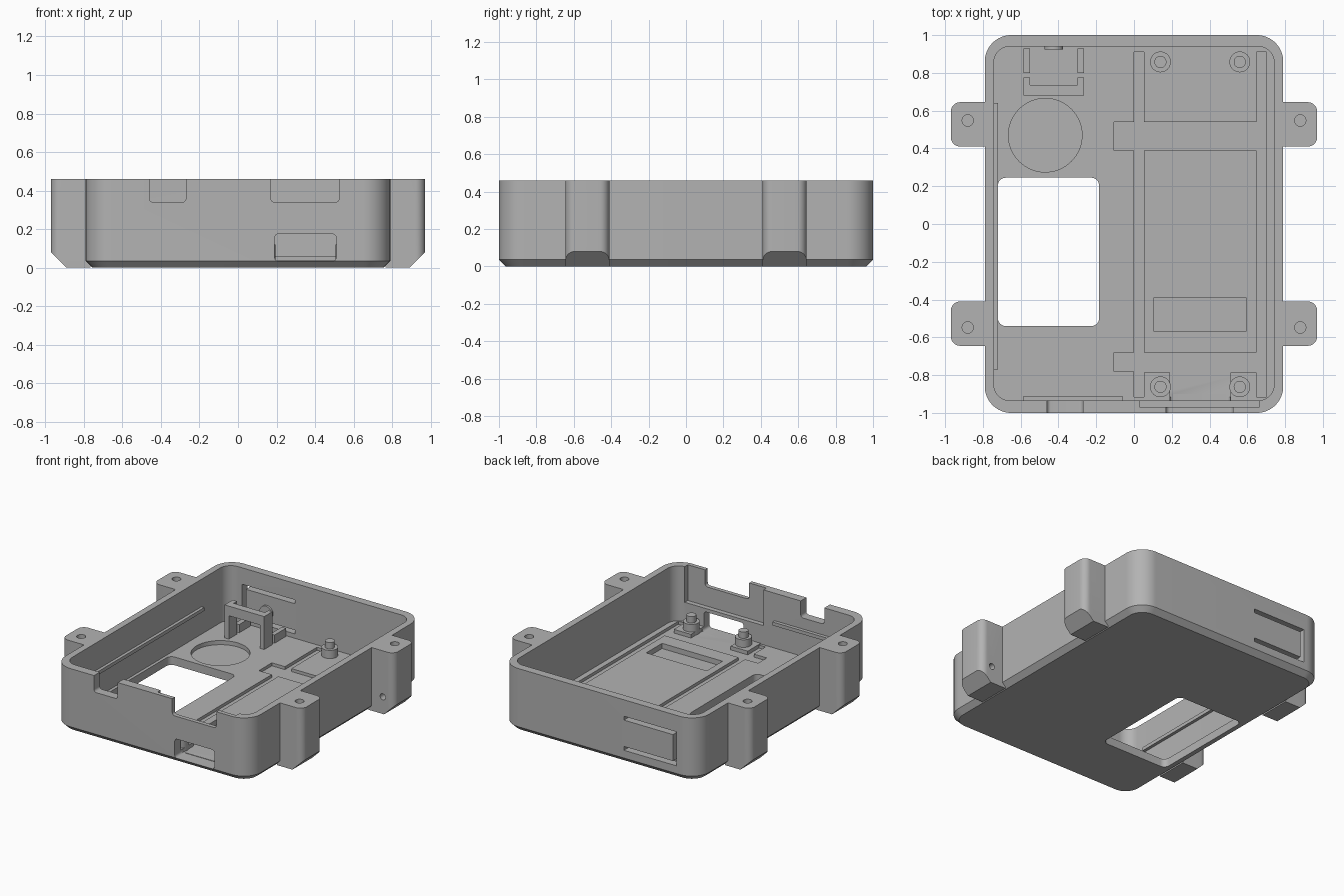
import bpy, bmesh, math
from mathutils import Vector, Matrix

if "Cube" in bpy.data.objects:
    bpy.data.objects.remove(bpy.data.objects["Cube"], do_unlink=True)

grey = bpy.data.materials.new("plain grey")
grey.use_nodes = True
GREY = (0.45, 0.45, 0.45, 1)
grey.diffuse_color = GREY
grey.node_tree.nodes["Principled BSDF"].inputs["Base Color"].default_value = GREY


def finish(name, bm):
    bmesh.ops.recalc_face_normals(bm, faces=bm.faces)
    mesh = bpy.data.meshes.new(name)
    bm.to_mesh(mesh)
    bm.free()
    mesh.materials.append(grey)
    ob = bpy.data.objects.new(name, mesh)
    bpy.context.scene.collection.objects.link(ob)
    return ob


def block(x, y, z, r=0.0, axis="Z", seg=8):
    """Box from ranges, with the edges along one axis rounded."""
    u, v, w = (x, y, z) if axis == "Z" else (x, z, y)
    points = []
    for i, (su, sv) in enumerate(((1, 1), (0, 1), (0, 0), (1, 0))):
        if r == 0:
            points.append((u[su], v[sv]))
            continue
        cu, cv = u[su] + (r, -r)[su], v[sv] + (r, -r)[sv]
        for k in range(seg + 1):
            a = math.pi / 2 * (i + k / seg)
            points.append((cu + r * math.cos(a), cv + r * math.sin(a)))
    bm = bmesh.new()
    place = (lambda p, h: (p[0], p[1], h)) if axis == "Z" else (lambda p, h: (p[0], h, p[1]))
    low = [bm.verts.new(place(p, w[0])) for p in points]
    high = [bm.verts.new(place(p, w[1])) for p in points]
    bm.faces.new(low)
    bm.faces.new(high)
    for i in range(len(points)):
        j = (i + 1) % len(points)
        bm.faces.new((low[i], low[j], high[j], high[i]))
    bmesh.ops.recalc_face_normals(bm, faces=bm.faces)
    return bm


def rod(x, y, z, r, length, axis="Z", seg=32):
    """Cylinder starting at a point and running along +z or +y."""
    bm = bmesh.new()
    turn = Matrix() if axis == "Z" else Matrix.Rotation(-math.pi / 2, 4, "X")
    mat = Matrix.Translation((x, y, z)) @ turn @ Matrix.Translation((0, 0, length / 2))
    bmesh.ops.create_cone(bm, cap_ends=True, segments=seg, radius1=r, radius2=r,
                          depth=length, matrix=mat)
    return bm


def slice_off(bm, point, normal):
    """Remove everything on the normal side of a plane and cap the cut."""
    cut = bmesh.ops.bisect_plane(bm, geom=bm.verts[:] + bm.edges[:] + bm.faces[:],
                                 plane_co=point, plane_no=normal, clear_outer=True)
    bmesh.ops.holes_fill(bm, edges=[e for e in cut["geom_cut"] if isinstance(e, bmesh.types.BMEdge)])


def carve(ob, shapes):
    """Subtract shapes from an object, then discard the cutters."""
    cutters = []
    for bm in shapes:
        cutter = finish("cutter", bm)
        cutter.hide_render = True
        mod = ob.modifiers.new("cut", "BOOLEAN")
        mod.operation, mod.solver, mod.object = "DIFFERENCE", "EXACT", cutter
        cutters.append(cutter)
    bpy.context.view_layer.update()
    result = bpy.data.meshes.new_from_object(ob.evaluated_get(bpy.context.evaluated_depsgraph_get()))
    ob.modifiers.clear()
    ob.data = result
    for cutter in cutters:
        bpy.data.objects.remove(cutter, do_unlink=True)


FLOOR, SUNK, TOP, OVER = 0.06, 0.038, 0.46, 0.6
parts = []

# Tray shell with a chamfered bottom rim
bm = block((-0.79, 0.79), (-1, 1), (0, TOP), 0.14, seg=16)
rim = [e for e in bm.edges if all(v.co.z < 0.001 for v in e.verts)]
bmesh.ops.bevel(bm, geom=rim, offset=0.036, segments=1, affect="EDGES")
shell = finish("tray_shell", bm)
sink = (SUNK, 0.2)
cuts = [
    block((-0.742, 0.742), (-0.935, 0.94), (FLOOR, OVER), 0.085, seg=12),
    # Floor window and round recess
    block((-0.72, -0.185), (-0.54, 0.245), (-0.1, 0.2), 0.04),
    rod(-0.47, 0.47, 0.03, 0.195, 0.2, seg=64),
    # Sunken channels and rectangular recess
    block((0, 0.052), (-0.915, 0.91), sink),
    block((0.648, 0.702), (-0.915, 0.91), sink),
    block((-0.105, 0.66), (0.39, 0.54), sink),
    block((-0.105, 0.66), (-0.78, -0.68), sink),
    block((0.04, 0.66), (-0.915, -0.77), sink),
    block((0.105, 0.592), (-0.57, -0.388), (0.022, 0.2)),
    # Front wall: notches, thinned inner face and port
    block((-0.46, -0.27), (-1.1, -0.9), (0.34, OVER), 0.02, "Y"),
    block((0.17, 0.525), (-1.1, -0.9), (0.34, OVER), 0.02, "Y"),
    block((0.03, 0.665), (-0.97, -0.85), (0.2, OVER)),
    block((0.19, 0.51), (-1.1, -0.9), (0.035, 0.175), 0.02, "Y"),
    # Back wall: slots freeing a flexible latch
    block((-0.625, -0.2), (0.85, 1.1), (0.312, 0.34)),
    block((-0.625, -0.2), (0.85, 1.1), (0.092, 0.12)),
    block((-0.625, -0.595), (0.85, 1.1), (0.1, 0.33)),
]
carve(shell, cuts)
parts.append(shell)

# Four mounting ears with sloped feet and screw holes
for side, side_name in ((1, "right"), (-1, "left")):
    for end, end_name in ((1, "rear"), (-1, "front")):
        y0, y1 = sorted((end * 0.41, end * 0.645))
        bm = block((0.6, 0.97), (y0, y1), (0, TOP), 0.05)
        slice_off(bm, (0.765, 0, 0), (-1, 0, 0))
        slice_off(bm, (0.97, 0, 0.08), (1, 0, -1))
        bmesh.ops.scale(bm, vec=(side, 1, 1), verts=bm.verts)
        ear = finish(f"{end_name}_{side_name}_ear", bm)
        holes = [rod(side * 0.88, end * 0.548, 0.25, 0.03, 0.4)]
        if side > 0:
            holes.append(rod(0.88, end * 0.41 - 0.06, 0.125, 0.022, 0.12, "Y"))
        carve(ear, holes)
        parts.append(ear)

# Board posts with locating pins; the front pair stands on pads
for x in (0.14, 0.56):
    for y in (0.858, -0.862):
        where = ("rear" if y > 0 else "front") + ("_inner" if x < 0.3 else "_outer")
        parts.append(finish(f"{where}_post", rod(x, y, 0.02, 0.055, 0.1)))
        parts.append(finish(f"{where}_pin", rod(x, y, 0.1, 0.032, 0.066)))
for name, x in (("inner_pad", (0.052, 0.19)), ("outer_pad", (0.51, 0.648))):
    parts.append(finish(name, block(x, (-0.95, -0.785), (0.02, FLOOR + 0.005))))

# Bracket and guides around the latch
for name, x in (("left", (-0.585, -0.55)), ("right", (-0.298, -0.265))):
    parts.append(finish(f"{name}_bracket_leg", block(x, (0.68, 0.775), (0.05, 0.30))))
    parts.append(finish(f"{name}_guide", block(x, (0.80, 0.93), (0.05, 0.12))))
parts.append(finish("bracket_bar", block((-0.56, -0.29), (0.68, 0.735), (0.23, 0.30))))
parts.append(finish("latch_button", rod(-0.425, 0.925, 0.19, 0.05, 0.03, "Y")))

# Thin rails on the inner walls
parts.append(finish("side_rail", block((-0.75, -0.72), (-0.77, 0.64), (0.235, 0.26))))
parts.append(finish("front_rail", block((-0.585, -0.06), (-0.95, -0.91), (0.235, 0.26))))

# Smooth the rounded surfaces and keep the creases sharp
bpy.ops.object.select_all(action="DESELECT")
for ob in parts:
    ob.select_set(True)
bpy.context.view_layer.objects.active = shell
bpy.ops.object.shade_smooth_by_angle(angle=math.radians(30))
